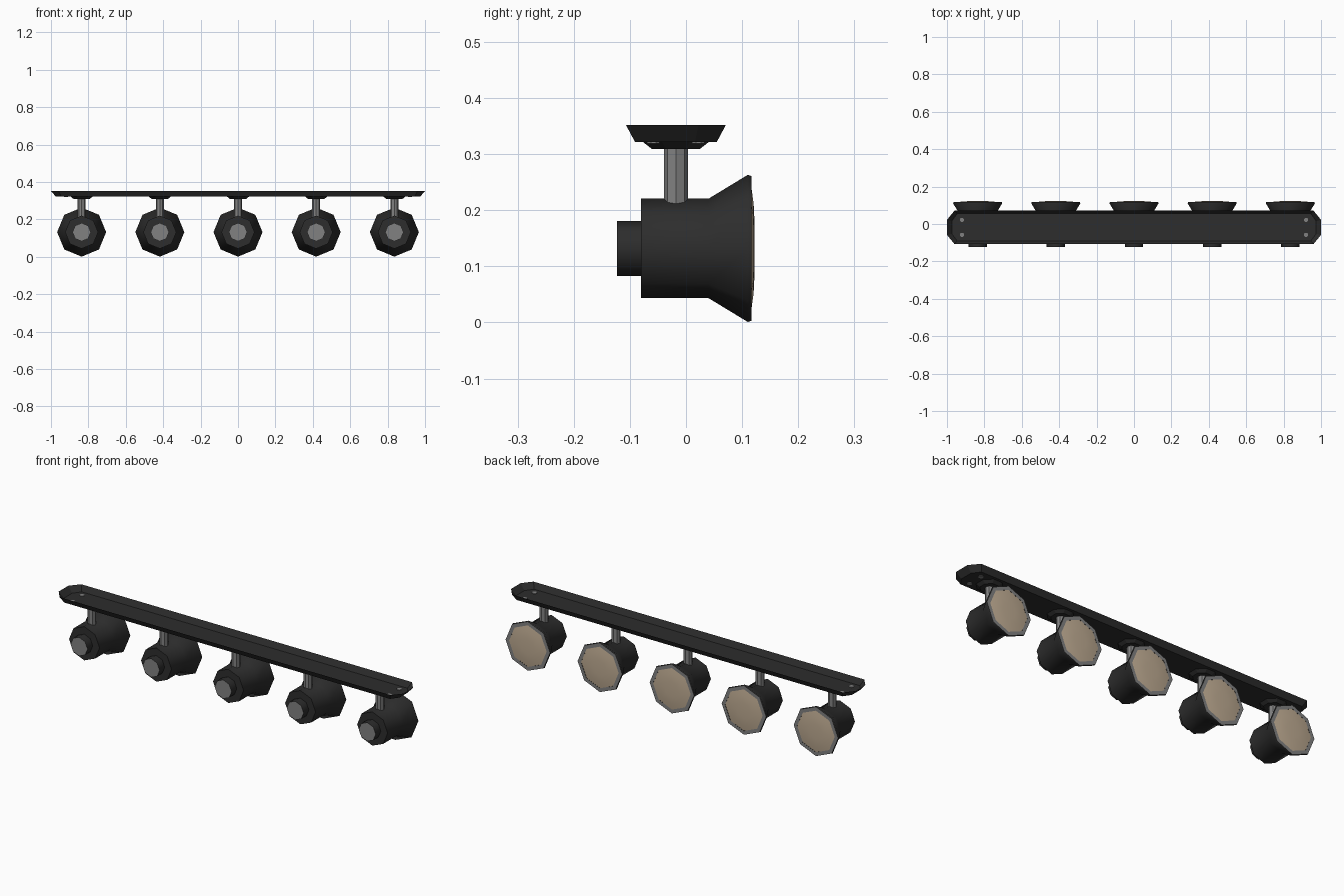
import bpy, bmesh, math

if "Cube" in bpy.data.objects:
    bpy.data.objects.remove(bpy.data.objects["Cube"])

def mat(name, c):
    m = bpy.data.materials.new(name)
    m.diffuse_color = (*c, 1)
    m.use_nodes = True
    m.node_tree.nodes["Principled BSDF"].inputs["Base Color"].default_value = m.diffuse_color
    return m

BLACK = mat("matte black", (0.026, 0.026, 0.026))
GREY = mat("brushed grey", (0.22, 0.22, 0.22))
TAN = mat("warm lens", (0.52, 0.41, 0.29))
CY, LZ = -0.018, 0.132          # bar centre line, lamp axis height

def finish(name, bm, mats, smooth=0):
    me = bpy.data.meshes.new(name)
    bm.to_mesh(me)
    bm.free()
    ob = bpy.data.objects.new(name, me)
    bpy.context.collection.objects.link(ob)
    for m in mats:
        me.materials.append(m)
    if smooth:
        bpy.ops.object.select_all(action='DESELECT')
        ob.select_set(True)
        bpy.context.view_layer.objects.active = ob
        bpy.ops.object.shade_smooth_by_angle(angle=math.radians(smooth))
    return ob

def lathe(name, profile, axis, centre, mats, smooth=0, turn=0, ends=(0, 0), cap=(True, True), strip=None):
    """Eight-sided turned part: profile of (radius, position) along axis y or z."""
    bm = bmesh.new()
    rings = []
    for r, h in profile:
        ring = []
        for i in range(8):
            a = math.radians(45 * i + turn)
            u, v = r * math.cos(a), r * math.sin(a)
            p = (u, v, h) if axis == 'z' else (u, h, v)
            ring.append(bm.verts.new([p[k] + centre[k] for k in range(3)]))
        rings.append(ring)
    for k, (a, b) in enumerate(zip(rings, rings[1:])):
        for i in range(8):
            j = (i + 1) % 8
            f = bm.faces.new((a[i], a[j], b[j], b[i]))
            f.material_index = 1 if strip == k else 0
    for n, ring in enumerate((rings[0], rings[-1])):
        if cap[n]:
            bm.faces.new(ring).material_index = ends[n]
    bmesh.ops.recalc_face_normals(bm, faces=bm.faces)
    return finish(name, bm, mats, smooth)

# ceiling bar: shallow tray, open at the top, with chamfered ends
def outline(bm, x1, x2, y1, y2, z):
    pts = [(x1, y1), (x2, y2), (-x2, y2), (-x1, y1), (-x1, -y1), (-x2, -y2), (x2, -y2), (x1, -y1)]
    return [bm.verts.new((x, y + CY, z)) for x, y in pts]

bm = bmesh.new()
top = outline(bm, 1.0, 0.96, 0.04, 0.089, 0.352)
low = outline(bm, 0.974, 0.945, 0.034, 0.073, 0.322)
for i in range(8):
    j = (i + 1) % 8
    bm.faces.new((low[i], low[j], top[j], top[i]))
bm.faces.new(low[::-1])
finish("ceiling_bar", bm, [BLACK])

# fixing screws through the tray floor
for x in (-0.92, 0.92):
    for y in (-0.04, 0.04):
        lathe("fixing_screw", [(0.012, 0.319), (0.012, 0.325)], 'z', (x, CY + y, 0), [GREY], turn=22.5)

# five lamps
for n in range(5):
    x = (n - 2) * 0.418
    lathe("mount_base", [(0.046, 0.309), (0.064, 0.322)], 'z', (x, CY, 0), [BLACK], turn=22.5)
    lathe("stem", [(0.0215, 0.195), (0.0215, 0.312)], 'z', (x, CY, 0), [GREY])
    # back knob with a grey end face
    lathe("back_knob", [(0.049, -0.123), (0.049, -0.08)], 'y', (x, 0, LZ), [BLACK, GREY],
          smooth=50, ends=(1, 0), cap=(True, False))
    # flared shade with a grey front rim
    lathe("lamp_shade", [(0.0885, -0.08), (0.0885, 0.04), (0.131, 0.11), (0.129, 0.117), (0.109, 0.117)],
          'y', (x, 0, LZ), [BLACK, GREY], smooth=50, strip=3, cap=(True, False))
    # slightly domed lens
    lathe("lens", [(0.109, 0.1165), (0.08, 0.1205), (0.04, 0.1225)], 'y', (x, 0, LZ), [TAN],
          smooth=50, cap=(False, True))
